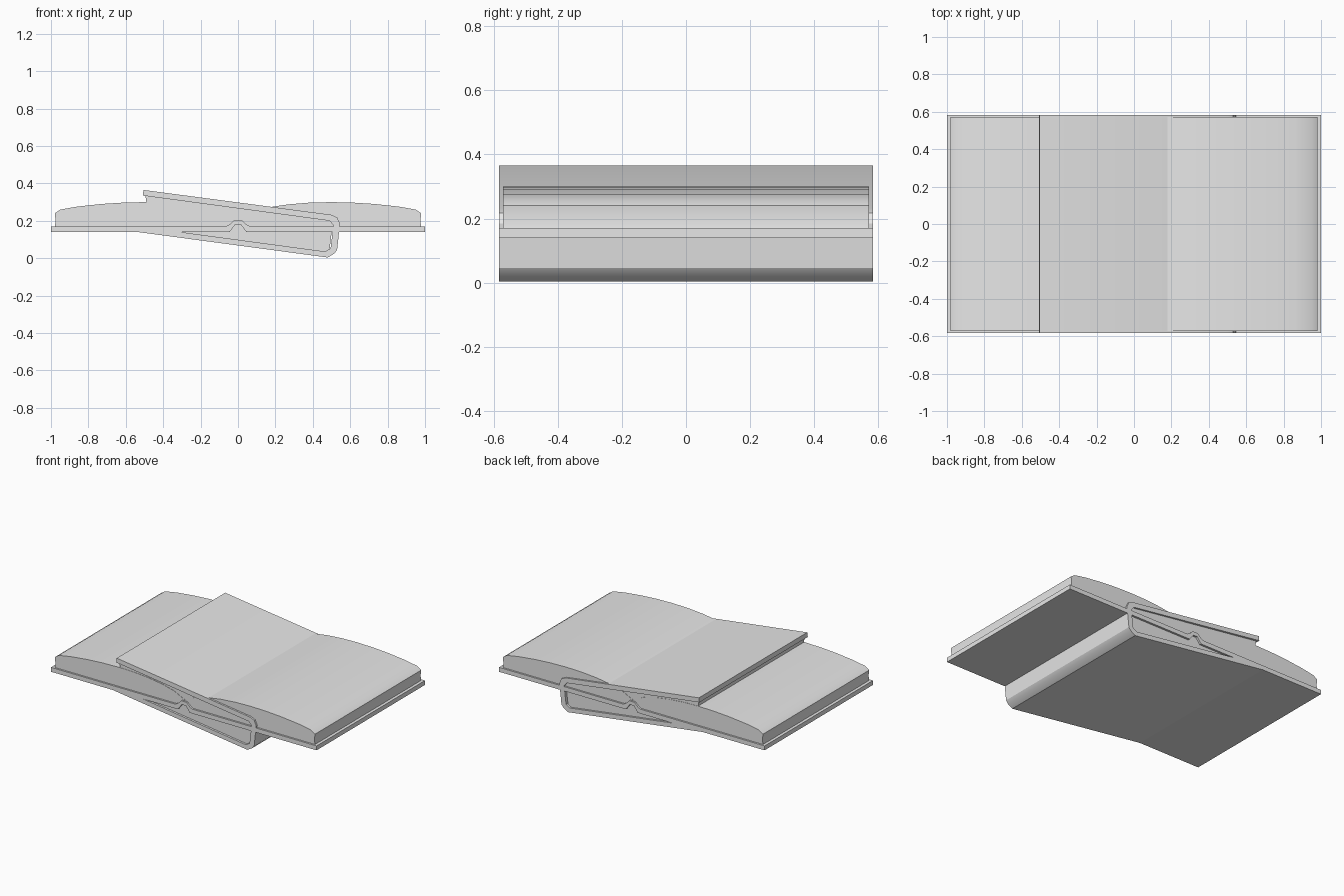
import bpy, bmesh, math

cube = bpy.data.objects.get("Cube")
if cube:
    bpy.data.objects.remove(cube, do_unlink=True)

grey = bpy.data.materials.new("plain_grey")
grey.use_nodes = True
colour = (0.8, 0.8, 0.8, 1)
grey.diffuse_color = colour
grey.node_tree.nodes["Principled BSDF"].inputs["Base Color"].default_value = colour


def extrude_profile(name, profile, depth):
    """Extrude an x-z outline symmetrically along y."""
    bm = bmesh.new()
    face = bm.faces.new([bm.verts.new((x, -depth, z)) for x, z in profile])
    result = bmesh.ops.extrude_face_region(bm, geom=[face])
    moved = [v for v in result["geom"] if isinstance(v, bmesh.types.BMVert)]
    bmesh.ops.translate(bm, verts=moved, vec=(0, 2 * depth, 0))
    bmesh.ops.recalc_face_normals(bm, faces=bm.faces)
    mesh = bpy.data.meshes.new(name)
    bm.to_mesh(mesh)
    bm.free()
    mesh.materials.append(grey)
    obj = bpy.data.objects.new(name, mesh)
    bpy.context.collection.objects.link(obj)
    bpy.ops.object.select_all(action="DESELECT")
    obj.select_set(True)
    bpy.context.view_layer.objects.active = obj
    bpy.ops.object.shade_smooth_by_angle(angle=math.radians(30))
    return obj


def mirrored(half):
    """Complete a half line, given from +x towards the middle."""
    return half + [(-x, z) for x, z in reversed(half)]


# Open book: flat cover with a raised spine fold
cover_top = mirrored([(1, 0.17), (0.065, 0.17), (0.045, 0.18), (0.02, 0.205)])
cover_bottom = mirrored([(1, 0.14), (0.045, 0.14), (0.015, 0.18)])
extrude_profile("open_book_cover", cover_top + cover_bottom[::-1], 0.583)

# Open book: two arched page blocks
page_half = [(0, 0.2), (0.06, 0.168), (0.98, 0.168), (0.975, 0.2), (0.98, 0.24),
             (0.95, 0.26), (0.86, 0.276), (0.73, 0.29), (0.62, 0.297), (0.5, 0.3),
             (0.38, 0.297), (0.27, 0.288), (0.17, 0.273), (0.08, 0.25), (0, 0.21)]
for side, label in ((1, "left"), (-1, "right")):
    extrude_profile("open_book_pages_" + label,
                    [(side * x, z) for x, z in page_half], 0.571)

# Closed book: wraparound cover with a bevelled spine
outer = [(-0.505, 0.365), (0.5, 0.232), (0.53, 0.218), (0.545, 0.185),
         (0.53, 0.045), (0.515, 0.025), (0.48, 0.004), (-0.535, 0.14)]
inner = [(-0.53, 0.17), (0.465, 0.036), (0.495, 0.052),
         (0.51, 0.175), (0.49, 0.2), (-0.509, 0.335)]
extrude_profile("closed_book_cover", outer + inner, 0.583)

# Closed book: page block with a hollowed fore edge
extrude_profile("closed_book_pages",
                [(-0.495, 0.335), (0.485, 0.203), (0.505, 0.175), (0.49, 0.05),
                 (0.465, 0.034), (-0.52, 0.167), (-0.5, 0.21), (-0.492, 0.26),
                 (-0.49, 0.3)], 0.569)
